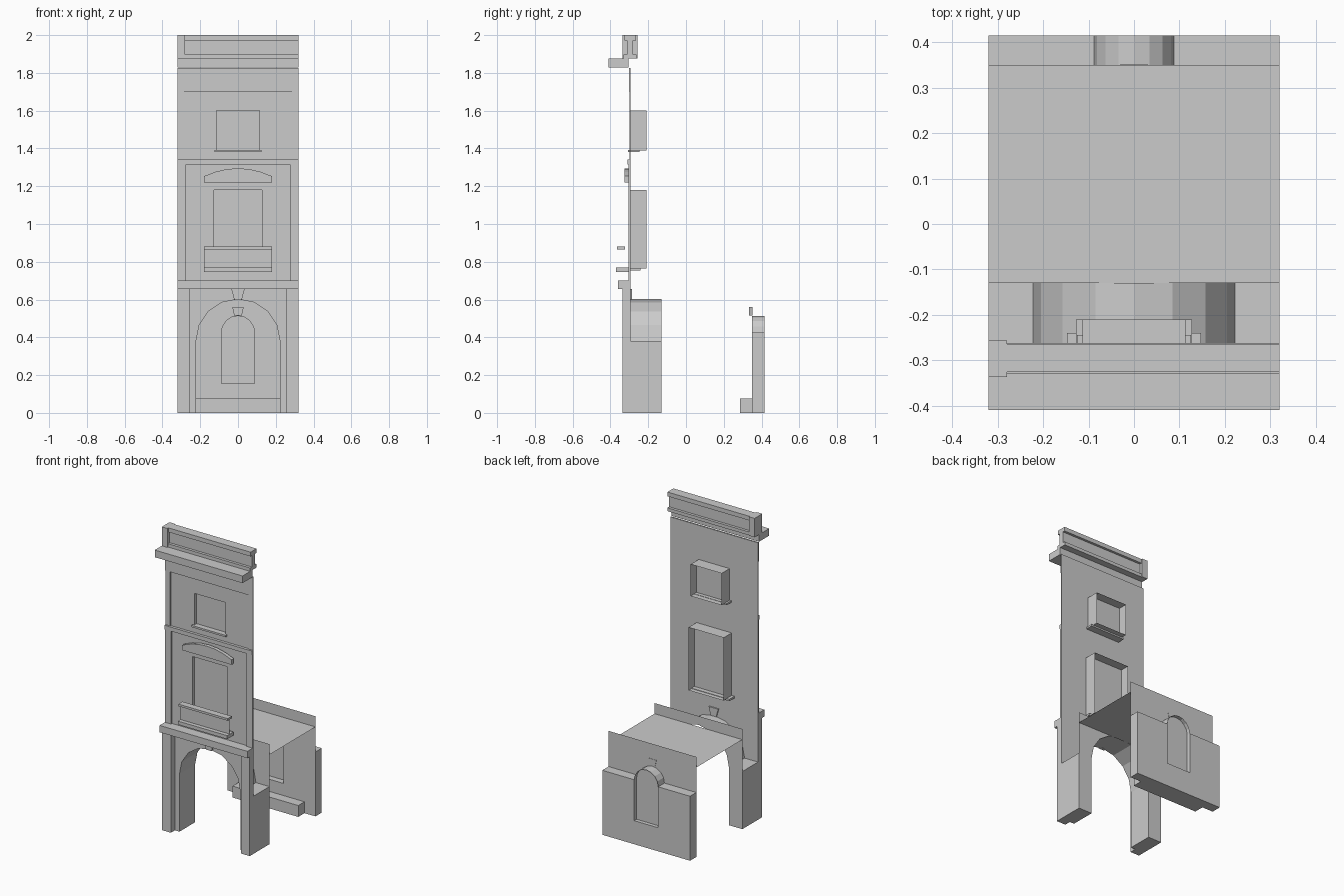
import bpy, math

if "Cube" in bpy.data.objects:
    bpy.data.objects.remove(bpy.data.objects["Cube"])


def mesh(name, verts, faces):
    m = bpy.data.meshes.new(name)
    m.from_pydata(verts, [], faces)
    m.update()
    o = bpy.data.objects.new(name, m)
    bpy.context.collection.objects.link(o)
    return o


def prism(name, pts, y0, y1):
    """Closed extrusion of an x-z outline along y."""
    n = len(pts)
    v = [(x, y0, z) for x, z in pts] + [(x, y1, z) for x, z in pts]
    f = [tuple(range(n)), tuple(range(2 * n - 1, n - 1, -1))]
    f += [(i, i + n, (i + 1) % n + n, (i + 1) % n) for i in range(n)]
    return mesh(name, v, f)


def box(name, x0, x1, y0, y1, z0, z1):
    return prism(name, [(x0, z0), (x1, z0), (x1, z1), (x0, z1)], y0, y1)


def plate(name, pts, y):
    return mesh(name, [(x, y, z) for x, z in pts], [tuple(range(len(pts)))])


def rect(x0, x1, z0, z1):
    return [(x0, z0), (x1, z0), (x1, z1), (x0, z1)]


def strip(name, pts, y0, y1):
    """Open ribbon that follows an x-z path."""
    n = len(pts)
    v = [(x, y0, z) for x, z in pts] + [(x, y1, z) for x, z in pts]
    return mesh(name, v, [(i, i + 1, i + 1 + n, i + n) for i in range(n - 1)])


def arch(r, spring, foot, n=8):
    """Path from left foot over the arch to right foot."""
    c = [(-r * math.cos(math.pi * i / n), spring + r * math.sin(math.pi * i / n)) for i in range(n + 1)]
    return [(-r, foot)] + c + [(r, foot)]


W = 0.32
WALL = -0.293

# Ground floor arcade: front and rear arch walls, soffit, piers, pilasters
gate = arch(0.222, 0.38, 0)
around = [(-W, 0.66), (-W, 0)] + gate + [(W, 0), (W, 0.66)]
plate("arcade_front_wall", around, WALL)
plate("arcade_rear_wall", around, -0.13)
strip("arcade_soffit", gate[1:-1], WALL, -0.13)
for s, side in ((-1, "left"), (1, "right")):
    a, b = sorted((s * 0.222, s * W))
    box("pier_" + side, a, b, WALL, -0.13, 0, 0.38)
    a, b = sorted((s * 0.255, s * W))
    box("ground_pilaster_" + side, a, b, -0.335, WALL, 0, 0.655)
    a, b = sorted((s * 0.275, s * W))
    box("middle_pilaster_" + side, a, b, -0.305, WALL, 0.70, 1.315)
    a, b = sorted((s * 0.285, s * W))
    box("upper_pilaster_" + side, a, b, -0.299, WALL, 1.34, 1.70)


def keystone(name, w0, w1, z0, z1, y0, y1):
    prism(name, [(-w0, z0), (w0, z0), (w1, z1), (-w1, z1)], y0, y1)


keystone("arcade_keystone", 0.02, 0.035, 0.60, 0.655, -0.305, -0.285)

# Passage ceiling
mesh("passage_ceiling", [(-W, -0.13, 0.59), (W, -0.13, 0.59), (W, 0.35, 0.59), (-W, 0.35, 0.59)], [(0, 1, 2, 3)])

# Rear wall with arched niche
niche = arch(0.088, 0.425, 0.155)
plate("rear_wall", [(-W, 0.66), (-W, 0.155)] + niche + [(W, 0.155), (W, 0.66)], 0.35)
prism("rear_wall_base", [(-W, 0), (W, 0), (W, 0.425), (0.088, 0.425), (0.088, 0.155),
                         (-0.088, 0.155), (-0.088, 0.425), (-W, 0.425)], 0.35, 0.415)
strip("niche_arch", niche[1:-1], 0.35, 0.415)
plate("niche_panel", niche, 0.39)
keystone("niche_keystone", 0.02, 0.03, 0.515, 0.56, 0.333, 0.352)
box("rear_plinth", -0.24, 0.24, 0.285, 0.35, 0, 0.075)


# Upper storeys: wall pierced by a window, deep jambs, glass near the front
def storey(name, z0, z1, w, a, b):
    for part, r in (("left", (-W, -w, z0, z1)), ("right", (w, W, z0, z1)),
                    ("below", (-w, w, z0, a)), ("above", (-w, w, b, z1))):
        plate(name + "_wall_" + part, rect(*r), WALL)
    ring = rect(-w, w, a, b)
    strip(name + "_window_jambs", ring + ring[:1], WALL, -0.21)
    plate(name + "_window_glass", ring, -0.27)


storey("middle", 0.66, 1.33, 0.128, 0.765, 1.18)
storey("upper", 1.33, 1.825, 0.113, 1.39, 1.60)
box("upper_sill", -0.125, 0.125, -0.307, -0.245, 1.38, 1.392)
box("middle_sill", -0.148, 0.148, -0.305, -0.24, 0.755, 0.768)

# Horizontal bands and cornice
box("ground_belt", -W, W, -0.36, -0.295, 0.655, 0.70)
box("middle_belt", -W, W, -0.311, WALL, 1.315, 1.342)
box("frieze", -W, W, -0.303, WALL, 1.70, 1.825)
box("cornice", -W, W, -0.41, -0.305, 1.828, 1.875)

# Balcony in front of the middle window
box("balcony_slab", -0.18, 0.18, -0.37, -0.305, 0.747, 0.77)
plate("balcony_front", rect(-0.178, 0.178, 0.77, 0.868), -0.343)
box("balcony_rail", -0.18, 0.18, -0.365, -0.322, 0.866, 0.88)

# Curved hood over the middle window
top = [(0.18 - 0.06 * i, 1.295 - 0.042 * (1 - i / 3) ** 2) for i in range(7)]
prism("hood", [(-0.18, 1.22), (0.18, 1.22)] + top, -0.325, -0.302)

# Roof parapet with one end post
box("parapet_post", -W, -0.28, -0.337, -0.257, 1.875, 2.0)
box("parapet_base", -0.28, W, -0.33, -0.262, 1.875, 1.897)
box("parapet_panel", -0.28, W, -0.312, -0.28, 1.897, 1.972)
box("parapet_rail", -0.28, W, -0.326, -0.264, 1.972, 2.0)
